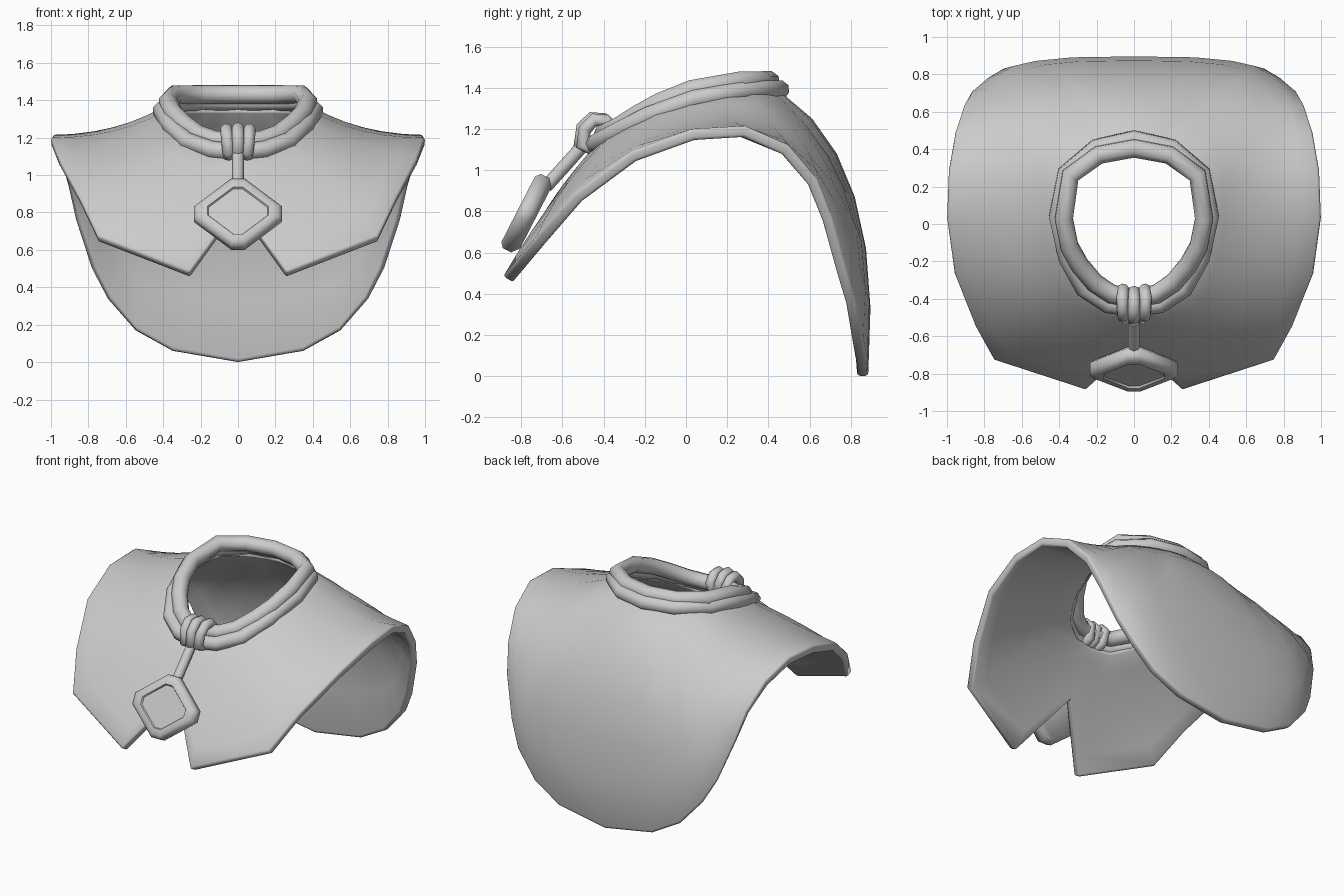
import bpy, bmesh
from math import radians
from mathutils import Vector

if "Cube" in bpy.data.objects:
    bpy.data.objects.remove(bpy.data.objects["Cube"])


def finish(obj, angle=40):
    bpy.ops.object.select_all(action='DESELECT')
    obj.select_set(True)
    bpy.context.view_layer.objects.active = obj
    bpy.ops.object.shade_smooth_by_angle(angle=radians(angle))


def mesh_object(name, bm):
    me = bpy.data.meshes.new(name)
    bm.to_mesh(me)
    bm.free()
    obj = bpy.data.objects.new(name, me)
    bpy.context.collection.objects.link(obj)
    return obj


def tube(name, pts, radius, cyclic=True):
    cu = bpy.data.curves.new(name, 'CURVE')
    cu.dimensions = '3D'
    cu.bevel_depth = radius
    cu.bevel_resolution = 2
    cu.use_fill_caps = True
    sp = cu.splines.new('POLY')
    sp.points.add(len(pts) - 1)
    for p, co in zip(sp.points, pts):
        p.co = (*co, 1)
    sp.use_cyclic_u = cyclic
    sp.use_smooth = True
    obj = bpy.data.objects.new(name, cu)
    bpy.context.collection.objects.link(obj)
    return obj


def mirrored(half):
    return half + [(-x, y, z) for x, y, z in half[-2:0:-1]]


# Cape: spokes from neck through a middle point to the hem, front centre to back centre
spokes = [
    ((0, -.44, 1.12), (0, -.555, .985), (0, -.66, .84)),
    ((.14, -.42, 1.13), (.20, -.67, .82), (.26, -.89, .48)),
    ((.25, -.35, 1.18), (.50, -.57, .945), (.75, -.73, .67)),
    ((.32, -.25, 1.23), (.60, -.42, 1.06), (.85, -.55, .88)),
    ((.37, -.13, 1.29), (.65, -.22, 1.17), (.96, -.27, 1.09)),
    ((.40, .02, 1.34), (.67, .02, 1.235), (1.0, .03, 1.20)),
    ((.39, .20, 1.37), (.67, .22, 1.255), (.99, .29, 1.215)),
    ((.34, .32, 1.38), (.67, .42, 1.22), (.955, .50, 1.12)),
    ((.28, .37, 1.38), (.65, .57, 1.13), (.91, .64, .95)),
    ((.21, .41, 1.38), (.60, .68, 1.03), (.87, .71, .76)),
    ((.16, .43, 1.38), (.53, .76, .93), (.785, .78, .50)),
    ((.12, .44, 1.38), (.48, .78, .89), (.70, .83, .34)),
    ((.09, .45, 1.38), (.41, .80, .87), (.55, .86, .17)),
    ((.05, .455, 1.38), (.25, .815, .87), (.35, .88, .06)),
    ((0, .46, 1.38), (0, .82, .87), (0, .885, 0)),
]
bm = bmesh.new()
STEPS = 6
rows = []
for n, m, e in spokes:
    n, m, e = Vector(n), Vector(m), Vector(e)
    c = 2 * m - (n + e) / 2
    row = []
    for i in range(STEPS + 1):
        t = i / STEPS
        row.append(bm.verts.new((1 - t) ** 2 * n + 2 * t * (1 - t) * c + t * t * e))
    rows.append(row)
for a, b in zip(rows, rows[1:]):
    for i in range(STEPS):
        bm.faces.new((a[i], a[i + 1], b[i + 1], b[i]))
cape = mesh_object("cape", bm)
mir = cape.modifiers.new("mirror", 'MIRROR')
mir.use_clip = True
sol = cape.modifiers.new("thickness", 'SOLIDIFY')
sol.thickness = .055
sol.offset = -1
bev = cape.modifiers.new("soft_rim", 'BEVEL')
bev.width = .014
bev.segments = 2
bev.limit_method = 'ANGLE'
bev.angle_limit = radians(50)
finish(cape)

# Collar: two stacked rolls
upper = [(0, -.395, 1.18), (.12, -.375, 1.185), (.21, -.315, 1.215), (.29, -.22, 1.275),
         (.345, -.12, 1.33), (.375, .03, 1.39), (.34, .26, 1.43), (.19, .37, 1.43), (0, .405, 1.43)]
lower = [(0, -.45, 1.12), (.14, -.43, 1.135), (.27, -.345, 1.18), (.36, -.18, 1.265),
         (.41, .04, 1.345), (.365, .27, 1.385), (.20, .41, 1.39), (0, .455, 1.39)]
tube("collar_upper_roll", mirrored(upper), .052)
tube("collar_lower_roll", mirrored(lower), .048)

# Knot: three cord loops wrapped round the collar
loop = [(-.505, 1.125), (-.49, 1.20), (-.445, 1.245), (-.39, 1.24),
        (-.35, 1.20), (-.37, 1.13), (-.45, 1.10)]
for label, side, grow in (("left", -1, 0), ("middle", 0, .012), ("right", 1, 0)):
    pts = [(side * (.05 + .1 * (z - 1.12)), y - grow, z + grow * .5) for y, z in loop]
    tube("knot_cord_" + label, pts, .033)

# Strap from the knot to the pendant
tube("pendant_strap", [(0, -.50, 1.12), (0, -.59, 1.02), (0, -.68, .92)], .032, cyclic=False)

# Pendant: tilted diamond with a raised border and a sunken panel
bm = bmesh.new()
centre = Vector((0, -.775, .79))
up = Vector((0, .457, .889))
out = Vector((0, -.889, .457))
rings = []
for scale, depth in ((.82, -.05), (1, -.02), (1, .025), (.88, .045), (.70, .045), (.67, .034)):
    rings.append([])
    for sx, sz in ((0, 1), (-1, 0), (0, -1), (1, 0)):
        # clip every corner into two points
        for k in (-1, 1):
            turn = k * .07
            x = sx * .225 + (turn * -sz) * .5
            z = sz * .195 + (turn * sx) * .5
            rings[-1].append(bm.verts.new(
                centre + Vector((x * scale * 1.04, 0, 0)) + up * z * scale * 1.04 + out * depth))
for a, b in zip(rings, rings[1:]):
    for i in range(8):
        j = (i + 1) % 8
        bm.faces.new((a[i], a[j], b[j], b[i]))
bm.faces.new(rings[0][::-1])
bm.faces.new(rings[-1])
bmesh.ops.recalc_face_normals(bm, faces=bm.faces[:])
finish(mesh_object("diamond_pendant", bm), 50)
